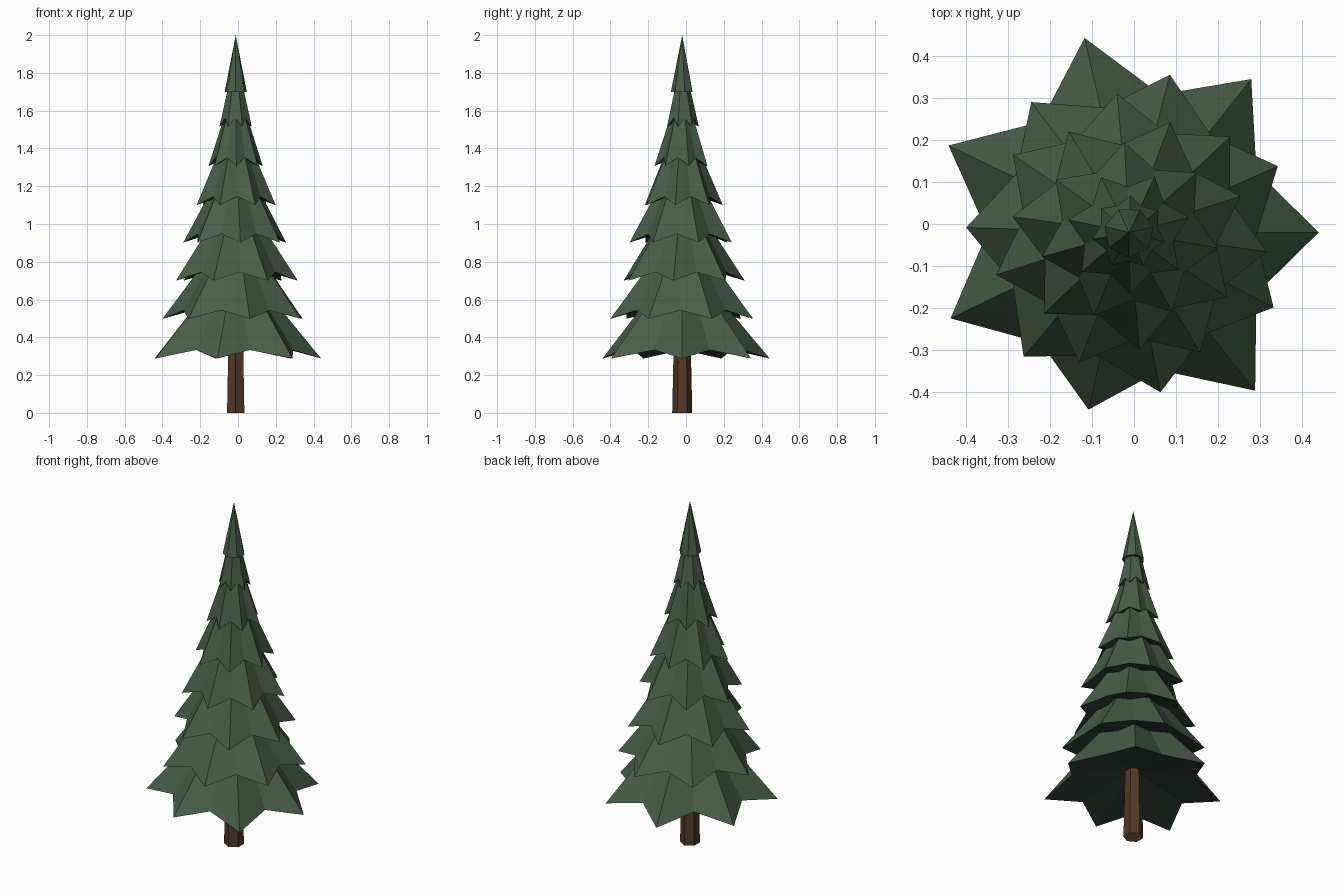
import bpy, bmesh
from math import cos, sin, radians, tau

cube = bpy.data.objects.get("Cube")
if cube:
    bpy.data.objects.remove(cube, do_unlink=True)

CENTRE_X, CENTRE_Y = -0.012, -0.02
BRANCHES = 7


def make_material(name, rgb):
    mat = bpy.data.materials.new(name)
    mat.use_nodes = True
    colour = (*rgb, 1.0)
    mat.diffuse_color = colour
    mat.node_tree.nodes["Principled BSDF"].inputs["Base Color"].default_value = colour
    return mat


def finish(bm, name, side_mat, under_mat):
    """Downward faces take the second material."""
    bmesh.ops.recalc_face_normals(bm, faces=bm.faces)
    for face in bm.faces:
        face.material_index = 1 if face.normal.z < -0.2 else 0
    mesh = bpy.data.meshes.new(name)
    bm.to_mesh(mesh)
    bm.free()
    mesh.materials.append(side_mat)
    mesh.materials.append(under_mat)
    obj = bpy.data.objects.new(name, mesh)
    obj.location = (CENTRE_X, CENTRE_Y, 0)
    bpy.context.collection.objects.link(obj)


def ring_point(bm, radius, angle, z):
    return bm.verts.new((radius * cos(angle), radius * sin(angle), z))


def make_tier(name, radius, tip_z, apex_z, phase, notch, stretch):
    """Folded star: ridges run to the tips, creases to the raised notches."""
    bm = bmesh.new()
    rim = []
    for i in range(BRANCHES * 2):
        angle = radians(phase) + i * tau / (BRANCHES * 2)
        if i % 2:
            rim.append(ring_point(bm, radius * notch, angle, tip_z + 0.045))
        else:
            rim.append(ring_point(bm, radius * stretch[i // 2], angle, tip_z))
    apex = bm.verts.new((0, 0, apex_z))
    under = bm.verts.new((0, 0, tip_z + 0.035 + radius * 0.19))
    for a, b in zip(rim, rim[1:] + rim[:1]):
        bm.faces.new((a, b, apex))
        bm.faces.new((b, a, under))
    finish(bm, name, needles, shaded_needles)


def make_cone(name, sides, r_low, r_high, z_low, z_high, phase, side_mat, under_mat):
    bm = bmesh.new()
    angles = [radians(phase) + i * tau / sides for i in range(sides)]
    low = [ring_point(bm, r_low, a, z_low) for a in angles]
    bm.faces.new(low)
    if r_high:
        high = [ring_point(bm, r_high, a, z_high) for a in angles]
        bm.faces.new(high)
        for i in range(sides):
            j = (i + 1) % sides
            bm.faces.new((low[i], low[j], high[j], high[i]))
    else:
        tip = bm.verts.new((0, 0, z_high))
        for i in range(sides):
            bm.faces.new((low[i], low[(i + 1) % sides], tip))
    finish(bm, name, side_mat, under_mat)


needles = make_material("needle_green", (0.064, 0.112, 0.064))
shaded_needles = make_material("underside_dark_green", (0.026, 0.048, 0.037))
bark = make_material("bark_brown", (0.086, 0.041, 0.020))
cut_wood = make_material("cut_wood", (0.26, 0.135, 0.075))

# Trunk
make_cone("trunk", 6, 0.053, 0.043, 0.0, 0.46, 30, bark, cut_wood)

# Branch tiers from the bottom up: radius, tip height, apex height, turn, notch
tiers = [
    (0.468, 0.288, 0.84, 0, 0.72),
    (0.388, 0.498, 1.02, 24, 0.78),
    (0.332, 0.70, 1.21, -8, 0.76),
    (0.28, 0.902, 1.42, 18, 0.75),
    (0.215, 1.10, 1.60, -10, 0.75),
    (0.147, 1.307, 1.76, 14, 0.74),
    (0.088, 1.515, 1.90, -15, 0.78),
]
even = [1.0] * BRANCHES
uneven = [0.966, 0.998, 1.015, 1.019, 1.008, 0.925, 1.03]
for n, tier in enumerate(tiers, 1):
    make_tier(f"branch_tier_{n}", *tier, uneven if n == 1 else even)

# Pointed crown
make_cone("crown", BRANCHES, 0.06, 0, 1.70, 2.0, 12, needles, shaded_needles)
